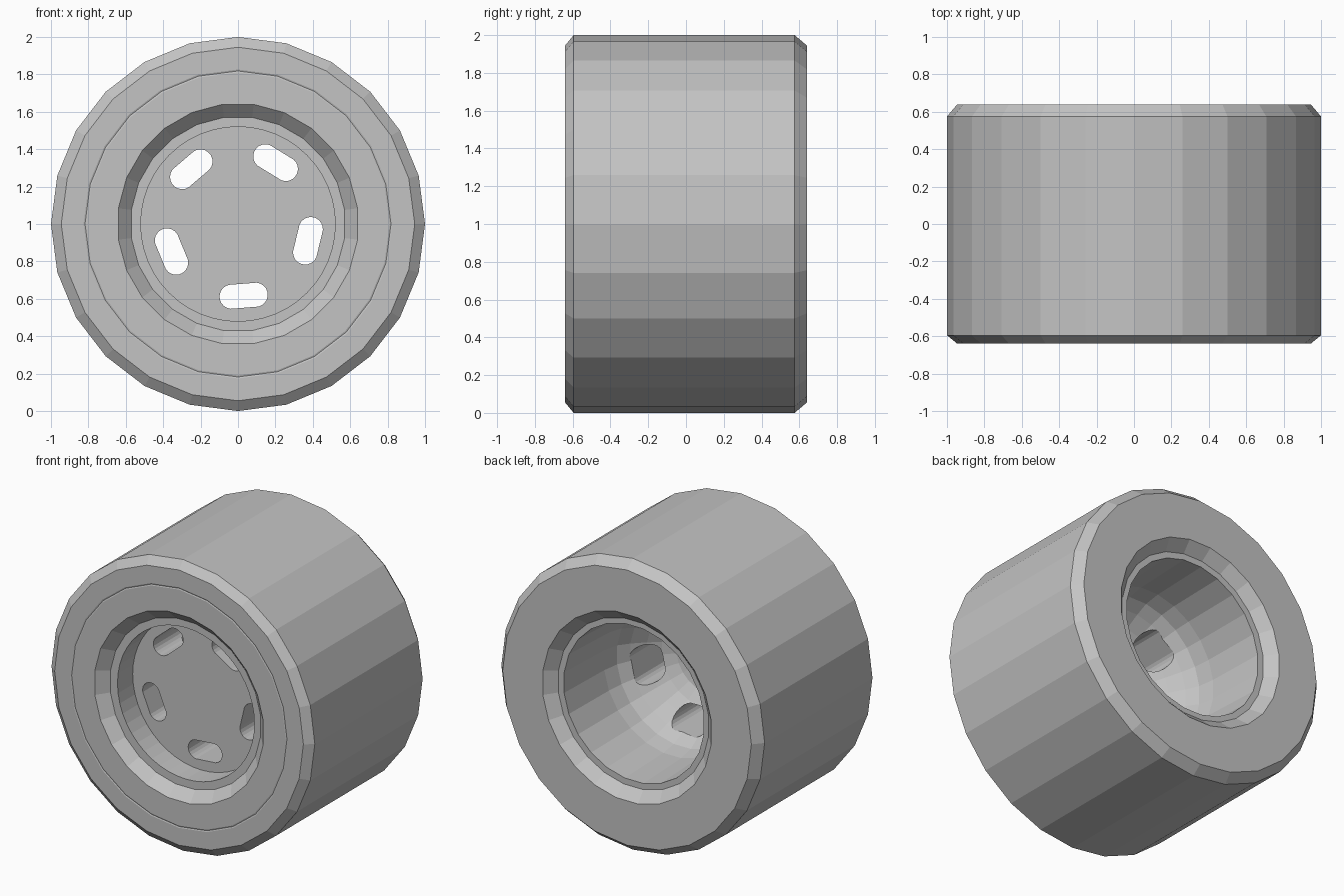
import bpy, bmesh, math
from math import cos, sin, pi

cube = bpy.data.objects.get("Cube")
if cube:
    bpy.data.objects.remove(cube, do_unlink=True)

SIDES = 24
GREY = (0.55, 0.55, 0.55, 1)
mat = bpy.data.materials.new("grey")
mat.use_nodes = True
mat.diffuse_color = GREY
mat.node_tree.nodes["Principled BSDF"].inputs["Base Color"].default_value = GREY


def finish(name, bm):
    bmesh.ops.recalc_face_normals(bm, faces=bm.faces)
    mesh = bpy.data.meshes.new(name)
    bm.to_mesh(mesh)
    bm.free()
    mesh.materials.append(mat)
    obj = bpy.data.objects.new(name, mesh)
    obj.location.z = 1
    bpy.context.collection.objects.link(obj)
    return obj


def lathe(name, profile, n=SIDES, cap=False):
    """Turn (radius, y, phase in steps) points around the axle."""
    bm = bmesh.new()
    rings = []
    for r, y, phase in profile:
        angles = [2 * pi * (i + phase) / n for i in range(n)]
        rings.append([bm.verts.new((r * cos(a), y, r * sin(a))) for a in angles])
    for a, b in zip(rings, rings[1:]):
        for i in range(n):
            j = (i + 1) % n
            bm.faces.new((a[i], a[j], b[j], b[i]))
    if cap:
        bm.faces.new(rings[0])
        bm.faces.new(rings[-1])
    return finish(name, bm)


def slot_cutter(angle, radius=0.39, half=0.165, w=0.065, steps=10):
    """Curved capsule, pushed through the disc."""
    bm = bmesh.new()
    pts = []
    for end in (1, -1):
        a = angle + end * half
        cx, cz = radius * cos(a), radius * sin(a)
        start = a if end > 0 else a + pi
        for k in range(steps + 1):
            t = start + pi * k / steps
            pts.append((cx + w * cos(t), cz + w * sin(t)))
    face = bm.faces.new([bm.verts.new((x, -0.7, z)) for x, z in pts])
    ext = bmesh.ops.extrude_face_region(bm, geom=[face])
    moved = [v for v in ext["geom"] if isinstance(v, bmesh.types.BMVert)]
    bmesh.ops.translate(bm, vec=(0, 1, 0), verts=moved)
    return finish("slot_cutter", bm)


def cut(obj, cutter):
    cutter.hide_render = True
    cutter.hide_set(True)
    mod = obj.modifiers.new("cut", "BOOLEAN")
    mod.operation = "DIFFERENCE"
    mod.solver = "EXACT"
    mod.object = cutter


# Tyre: tread, chamfered shoulders, flat sidewalls and bevelled inner edges
lathe("tyre", [
    (0.575, -0.57, 0.5), (0.645, -0.64, 0.5),
    (0.81, -0.64, 0), (0.818, -0.637, 0), (0.826, -0.64, 0),
    (0.945, -0.64, 0), (1, -0.595, 0), (1, 0.575, 0), (0.945, 0.64, 0),
    (0.645, 0.64, 0.5), (0.575, 0.57, 0.5)])

# Rim: solid hub with a bowl-shaped barrel open to the back
bowl = [(0.535, 0.565), (0.52, 0.15), (0.5, 0.04), (0.455, -0.04), (0.39, -0.13),
        (0.325, -0.2), (0.25, -0.25), (0.12, -0.28)]
rim = lathe("rim", [(r, y, 0.5) for r, y in [(0.585, -0.565), (0.585, 0.565)] + bowl],
            cap=True)

# Front recess and five ventilation slots
cut(rim, lathe("recess_cutter", [(0.52, -0.7, 0), (0.52, -0.4, 0)], 2 * SIDES, True))
for k in range(5):
    cut(rim, slot_cutter(math.radians(-13.5 + 72 * k)))
